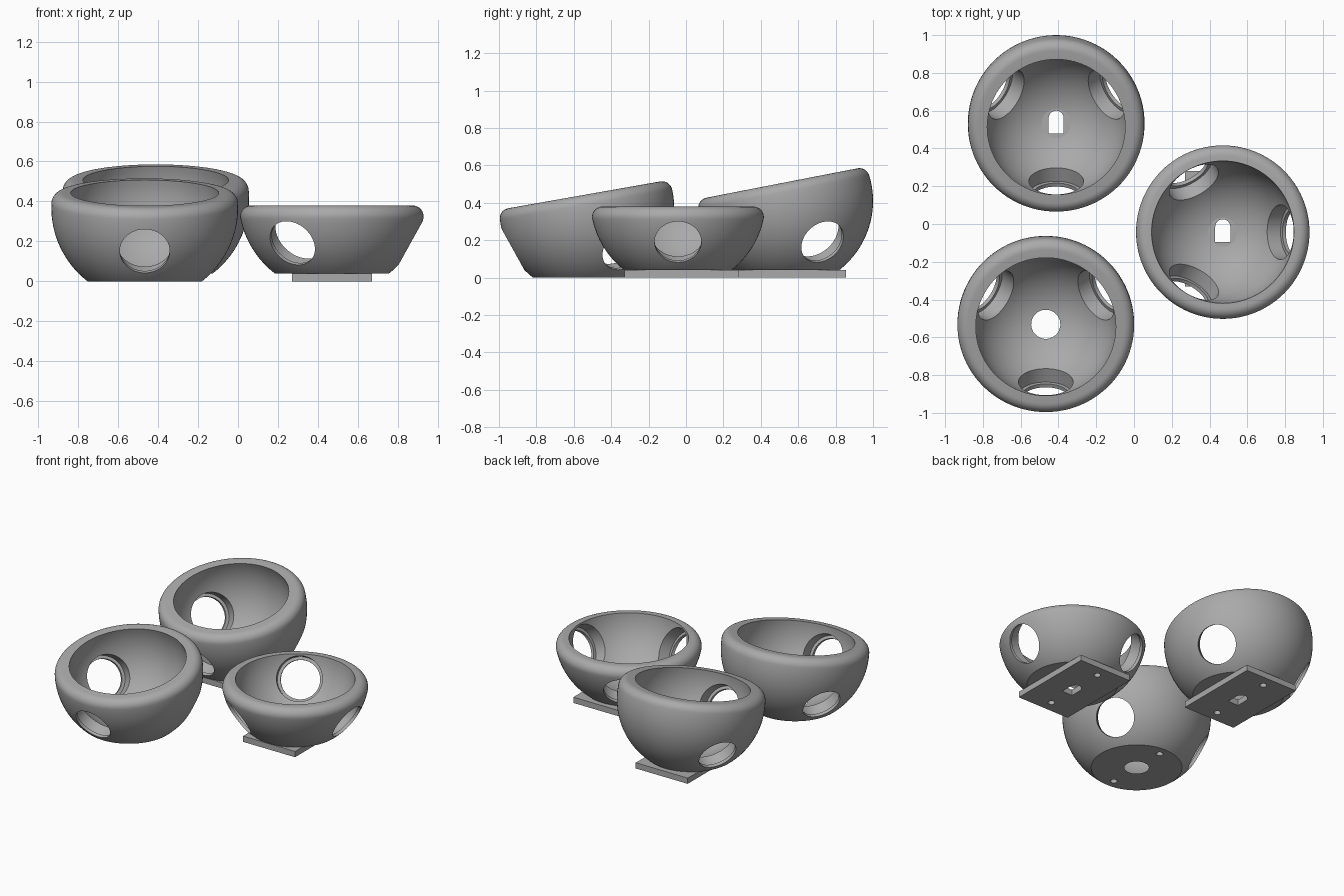
import bpy, bmesh, math
from math import sin, cos, radians, sqrt, pi
from mathutils import Matrix, Vector

cube = bpy.data.objects.get("Cube")
if cube:
    bpy.data.objects.remove(cube, do_unlink=True)

grey = bpy.data.materials.new("plain grey")
grey.use_nodes = True
COLOUR = (0.4, 0.4, 0.4, 1)
grey.diffuse_color = COLOUR
grey.node_tree.nodes["Principled BSDF"].inputs["Base Color"].default_value = COLOUR

OUTER, INNER, FILLET = 0.468, 0.378, 0.055   # bowl radii and rim rounding
DROP = 0.37                                  # sphere centre above the flat base
PLATE = 0.04                                 # plate thickness


def make_object(name, bm):
    bmesh.ops.recalc_face_normals(bm, faces=bm.faces)
    mesh = bpy.data.meshes.new(name)
    bm.to_mesh(mesh)
    bm.free()
    mesh.materials.append(grey)
    obj = bpy.data.objects.new(name, mesh)
    bpy.context.collection.objects.link(obj)
    return obj


def box(name, centre, size):
    bm = bmesh.new()
    bmesh.ops.create_cube(bm, size=1, matrix=Matrix.Translation(centre) @ Matrix.Diagonal((*size, 1)))
    return make_object(name, bm)


def rod(name, start, end, radius, sides=64):
    start, end = Vector(start), Vector(end)
    axis = end - start
    place = Matrix.Translation((start + end) / 2) @ axis.to_track_quat('Z', 'Y').to_matrix().to_4x4()
    bm = bmesh.new()
    bmesh.ops.create_cone(bm, cap_ends=True, segments=sides, radius1=radius, radius2=radius,
                          depth=axis.length, matrix=place)
    return make_object(name, bm)


def cut(obj, cutter):
    cutter.hide_render = True
    mod = obj.modifiers.new("cut", 'BOOLEAN')
    mod.operation, mod.solver, mod.object = 'DIFFERENCE', 'EXACT', cutter
    bpy.context.view_layer.objects.active = obj
    bpy.ops.object.modifier_apply(modifier=mod.name)
    bpy.data.objects.remove(cutter, do_unlink=True)


def smooth(obj):
    bpy.ops.object.select_all(action='DESELECT')
    obj.select_set(True)
    bpy.context.view_layer.objects.active = obj
    bpy.ops.object.shade_smooth_by_angle(angle=radians(30))


def arc(radius, a, b, steps, cx=0, cz=0):
    angles = [a + (b - a) * i / steps for i in range(steps + 1)]
    return [(cx + radius * cos(t), cz + radius * sin(t)) for t in angles]


def shell(name, centre, rim, tilt):
    """Lathed spherical shell with a rounded rim, leaning forward."""
    fx, fz = sqrt((OUTER - FILLET) ** 2 - (rim - FILLET) ** 2), rim - FILLET
    edge = math.atan2(fz, fx)
    profile = arc(OUTER, -pi / 2, edge, 32)
    profile += arc(FILLET, edge, pi / 2, 10, fx, fz)[1:]
    profile += arc(INNER, math.asin(rim / INNER), -pi / 2, 32)
    bm = bmesh.new()
    verts = [bm.verts.new((x, 0, z)) for x, z in profile]
    edges = [bm.edges.new(pair) for pair in zip(verts, verts[1:])]
    bmesh.ops.spin(bm, geom=verts + edges, axis=(0, 0, 1), cent=(0, 0, 0),
                   angle=2 * pi, steps=96)
    bmesh.ops.remove_doubles(bm, verts=bm.verts, dist=1e-5)
    bm.transform(Matrix.Translation(centre) @ Matrix.Rotation(radians(tilt), 4, 'X'))
    return make_object(name, bm)


def drill_screws(obj, x, y, top):
    for side in (-1, 1):
        cut(obj, rod("screw_cutter", (x, y + side * 0.225, -0.1), (x, y + side * 0.225, top), 0.022, 24))


def cut_slot(obj, x, y):
    cut(obj, box("slot_cutter", (x, y - 0.012, 0), (0.08, 0.08, 0.3)))
    cut(obj, rod("slot_end_cutter", (x, y + 0.028, -0.15), (x, y + 0.028, 0.15), 0.0399, 32))


def bowl(name, x, y, base, rim, tilt, first_hole):
    centre = Vector((x, y, base + DROP))
    body = shell(name, centre, rim, tilt)
    # flat base
    cut(body, box("base_cutter", (x, y, base - 0.5), (2, 2, 1)))
    # three stepped round sockets aimed at the sphere centre
    for k in range(3):
        turn, dip = radians(first_hole + 120 * k), radians(-29)
        aim = Vector((cos(turn) * cos(dip), sin(turn) * cos(dip), sin(dip)))
        cut(body, rod("socket_cutter", centre + aim * 0.25, centre + aim * 0.43, 0.145))
        cut(body, rod("hole_cutter", centre + aim * 0.25, centre + aim * 0.6, 0.125))
    py = y + 0.018 if base else y
    drill_screws(body, x, py, base + 0.03)
    smooth(body)
    # mounting plate with an arched slot
    if base:
        plate = box(name + "_plate", (x, py, PLATE / 2), (0.4, 0.61, PLATE))
        drill_screws(plate, x, py, 0.1)
        cut_slot(plate, x, y)
        smooth(plate)


bowl("front_bowl", -0.467, -0.531, 0, 0.074, 10, 30)
bowl("back_bowl", -0.412, 0.532, PLATE, 0.098, 11, 30)
bowl("side_bowl", 0.47, -0.043, PLATE, -0.03, 0, 0)
